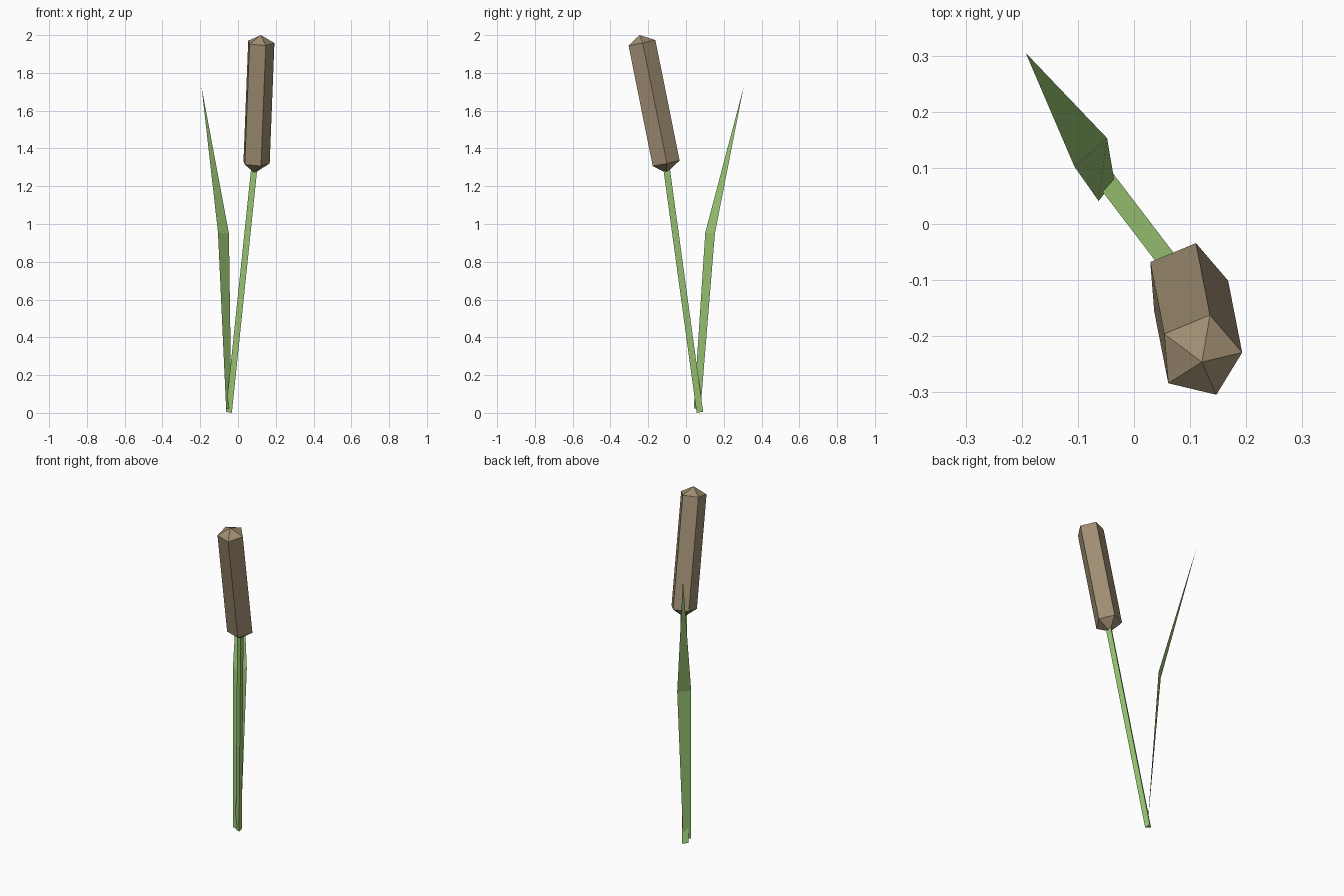
import bpy
import math
from mathutils import Vector

if "Cube" in bpy.data.objects:
    bpy.data.objects.remove(bpy.data.objects["Cube"])


def material(name, rgb):
    m = bpy.data.materials.new(name)
    m.diffuse_color = (*rgb, 1)
    m.use_nodes = True
    m.node_tree.nodes["Principled BSDF"].inputs["Base Color"].default_value = m.diffuse_color
    return m


def add_object(name, verts, faces, mat):
    mesh = bpy.data.meshes.new(name)
    mesh.from_pydata(verts, [], faces)
    mesh.materials.append(mat)
    obj = bpy.data.objects.new(name, mesh)
    bpy.context.collection.objects.link(obj)
    return obj


def leaning_prism(name, low, high, radius, sides, start, mat, tips=None):
    """Prism whose end rings are square to the leaning axis; tips add pointed ends."""
    low, high = Vector(low), Vector(high)
    axis = high - low
    verts = []
    for centre in (low, high):
        for i in range(sides):
            a = math.radians(start) + i * math.tau / sides
            dx, dy = radius * math.cos(a), radius * math.sin(a)
            dz = -(axis.x * dx + axis.y * dy) / axis.z
            verts.append(centre + Vector((dx, dy, dz)))
    n = sides
    faces = [(i, (i + 1) % n, n + (i + 1) % n, n + i) for i in range(n)]
    if tips:
        verts += [Vector(t) for t in tips]
        for i in range(n):
            j = (i + 1) % n
            faces += [(j, i, 2 * n), (n + i, n + j, 2 * n + 1)]
    else:
        faces += [tuple(reversed(range(n))), tuple(range(n, 2 * n))]
    return add_object(name, verts, faces, mat)


green = material("leaf green", (0.34, 0.59, 0.18))
brown = material("seed head brown", (0.35, 0.27, 0.17))

# Three-sided leaning stem
leaning_prism("stem", (-0.045, 0.072, 0.004), (0.09, -0.105, 1.3), 0.02, 3, 68.5, green)

# Five-sided seed head with pointed ends
leaning_prism("seed_head", (0.093, -0.107, 1.322), (0.118, -0.235, 1.96), 0.075, 5, 4.6,
              brown, tips=[(0.088, -0.104, 1.27), (0.121, -0.246, 2.0)])

# Flat blade leaf, bent once towards the tip
add_object("leaf",
           [(-0.063, 0.041, 0.024), (-0.035, 0.077, 0.024),
            (-0.048, 0.153, 0.95), (-0.106, 0.102, 0.955),
            (-0.193, 0.305, 1.725)],
           [(0, 1, 2, 3), (3, 2, 4)], green)
